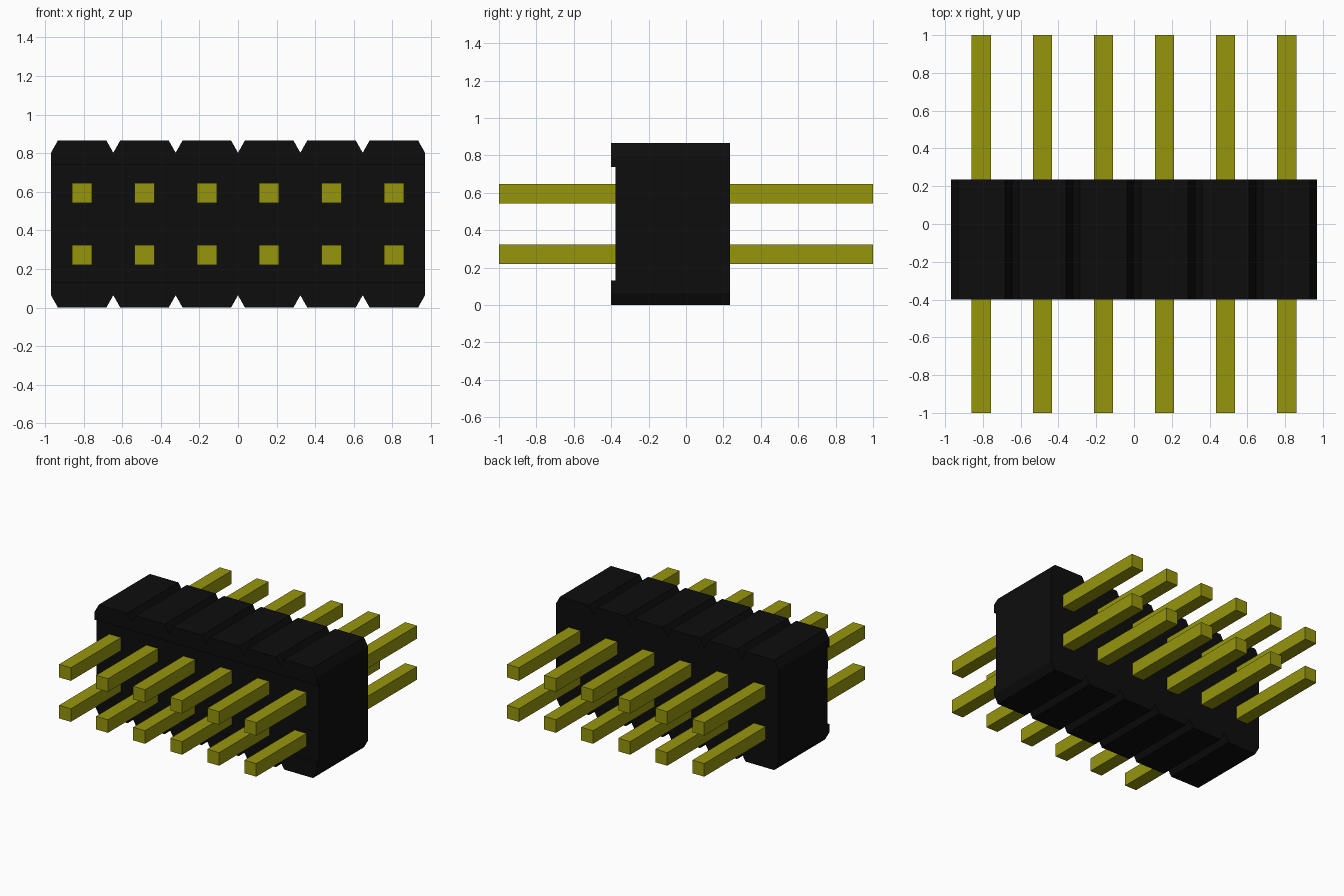
import bpy
import bmesh

if "Cube" in bpy.data.objects:
    bpy.data.objects.remove(bpy.data.objects["Cube"], do_unlink=True)

COLUMNS, PITCH = 6, 0.323
HALF_W, HEIGHT = 0.969, 0.866
CHAMFER_X, CHAMFER_Z = 0.036, 0.064
FRONT, RECESS, BACK = -0.40, -0.376, 0.235
LIP_LOW, LIP_HIGH = 0.13, 0.738
PIN = 0.103


def material(name, color):
    mat = bpy.data.materials.new(name)
    mat.use_nodes = True
    mat.diffuse_color = color
    bsdf = mat.node_tree.nodes["Principled BSDF"]
    bsdf.inputs["Base Color"].default_value = color
    return mat


def add_object(name, bm, mat):
    bmesh.ops.recalc_face_normals(bm, faces=bm.faces)
    mesh = bpy.data.meshes.new(name)
    bm.to_mesh(mesh)
    bm.free()
    mesh.materials.append(mat)
    obj = bpy.data.objects.new(name, mesh)
    bpy.context.collection.objects.link(obj)
    return obj


black = material("black plastic", (0.004, 0.004, 0.004, 1))
gold = material("gold metal", (0.305, 0.305, 0.004, 1))

# Notched outline of the housing: chamfered ends, a V between columns
top = [(-HALF_W, HEIGHT - CHAMFER_Z)]
for i in range(COLUMNS):
    x0, x1 = -HALF_W + i * PITCH, -HALF_W + (i + 1) * PITCH
    top += [(x0 + CHAMFER_X, HEIGHT), (x1 - CHAMFER_X, HEIGHT), (x1, HEIGHT - CHAMFER_Z)]
outline = top + [(x, HEIGHT - z) for x, z in reversed(top)]

# Housing block, from the recessed front panel to the back
bm = bmesh.new()
panel = bm.faces.new([bm.verts.new((x, RECESS, z)) for x, z in outline])
block = bmesh.ops.extrude_face_region(bm, geom=[panel], use_keep_orig=True)
bmesh.ops.translate(bm, vec=(0, BACK - RECESS, 0),
                    verts=[g for g in block["geom"] if isinstance(g, bmesh.types.BMVert)])
bmesh.ops.recalc_face_normals(bm, faces=bm.faces)

# Front lips along the top and bottom
for z in (LIP_LOW, LIP_HIGH):
    bmesh.ops.bisect_plane(bm, geom=bm.verts[:] + bm.edges[:] + bm.faces[:],
                           plane_co=(0, 0, z), plane_no=(0, 0, 1))
lips = [f for f in bm.faces if f.normal.y < -0.9
        and not LIP_LOW < f.calc_center_bounds().z < LIP_HIGH]
grown = bmesh.ops.extrude_face_region(bm, geom=lips)
bmesh.ops.translate(bm, vec=(0, FRONT - RECESS, 0),
                    verts=[g for g in grown["geom"] if isinstance(g, bmesh.types.BMVert)])
add_object("housing", bm, black)

# Two rows of square pins running through the housing
for row, z in (("lower", HEIGHT / 2 - PITCH / 2), ("upper", HEIGHT / 2 + PITCH / 2)):
    for i in range(COLUMNS):
        bm = bmesh.new()
        bmesh.ops.create_cube(bm, size=1)
        bmesh.ops.scale(bm, vec=(PIN, 2, PIN), verts=bm.verts)
        pin = add_object(f"{row}_pin_{i + 1}", bm, gold)
        pin.location = ((i - (COLUMNS - 1) / 2) * PITCH, 0, z)
